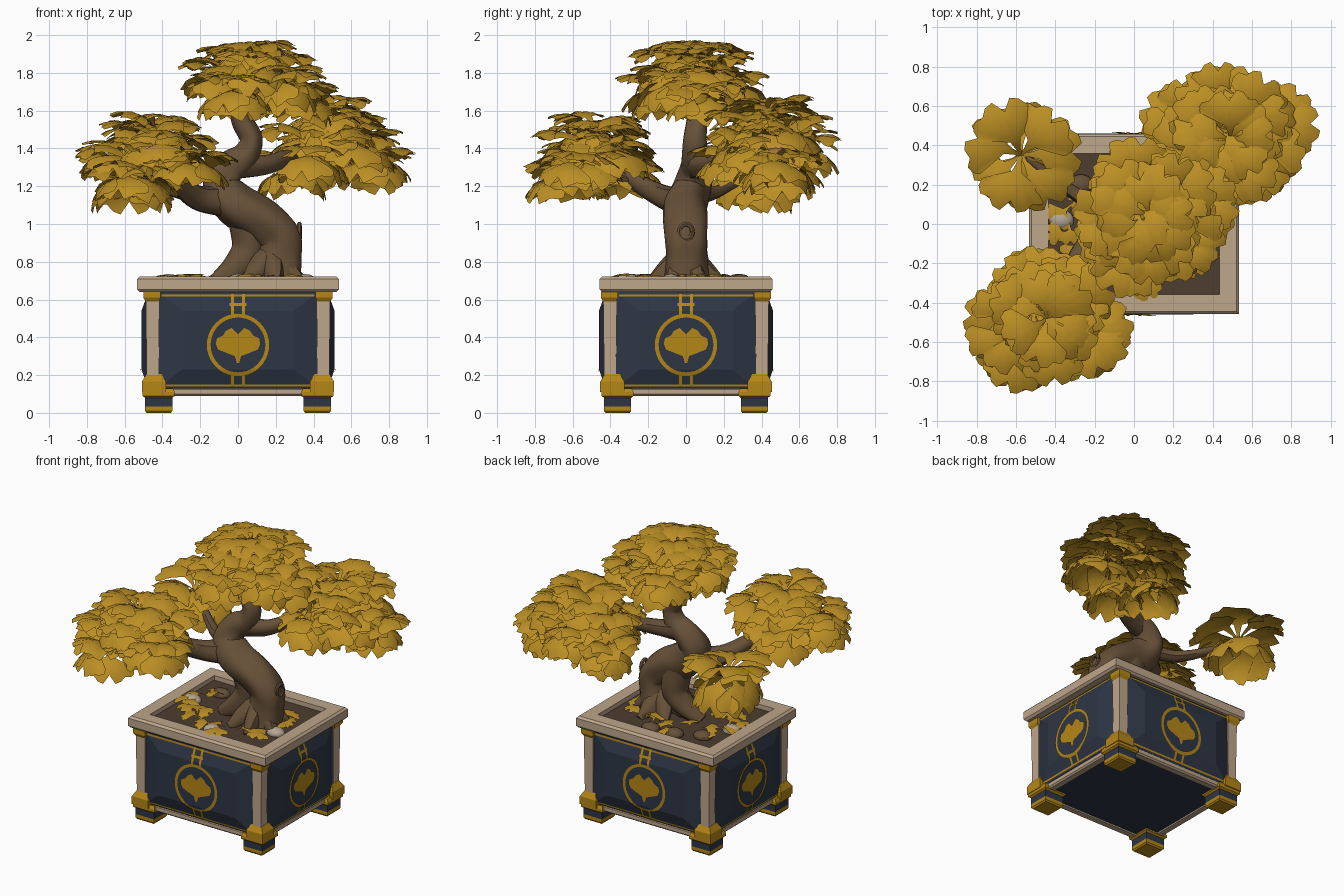
import bpy, bmesh, math, random
from mathutils import Vector, Matrix

if "Cube" in bpy.data.objects:
    bpy.data.objects.remove(bpy.data.objects["Cube"])
random.seed(4)
rad, pi = math.radians, math.pi

def material(name, r, g, b):
    m = bpy.data.materials.new(name)
    m.diffuse_color = (r, g, b, 1)
    m.use_nodes = True
    m.node_tree.nodes["Principled BSDF"].inputs["Base Color"].default_value = m.diffuse_color
    return m

LEAF = material("leaf gold", .50, .275, .018)
TRIM = material("trim gold", .46, .24, .008)
BARK = material("bark brown", .135, .082, .04)
NAVY = material("navy glaze", .027, .037, .06)
STONE = material("beige stone", .52, .385, .26)
SOIL = material("dark soil", .075, .048, .03)
PEBBLE = material("pale pebble", .45, .38, .3)

def finish(name, bm, mats, smooth=False):
    bmesh.ops.recalc_face_normals(bm, faces=bm.faces[:])
    me = bpy.data.meshes.new(name)
    bm.to_mesh(me)
    bm.free()
    ob = bpy.data.objects.new(name, me)
    bpy.context.collection.objects.link(ob)
    for m in mats:
        me.materials.append(m)
    if smooth:
        bpy.ops.object.select_all(action='DESELECT')
        ob.select_set(True)
        bpy.context.view_layer.objects.active = ob
        bpy.ops.object.shade_smooth_by_angle(angle=rad(45))

CORNERS = [(-1, -1), (1, -1), (1, 1), (-1, 1)]

def loft(bm, rings, c=(0, 0), closed=False, band=None):
    """Rectangles (half x, half y, z) joined in order; band = step given the second material."""
    vs = [[bm.verts.new((c[0] + sx * hx, c[1] + sy * hy, z)) for sx, sy in CORNERS] for hx, hy, z in rings]
    for i in range(len(vs) if closed else len(vs) - 1):
        a, b = vs[i], vs[(i + 1) % len(vs)]
        for j in range(4):
            f = bm.faces.new((a[j], a[j - 3], b[j - 3], b[j]))
            f.material_index = int(i == band)
    if not closed:
        bm.faces.new(vs[0][::-1])
        bm.faces.new(vs[-1])

def squares(*steps):
    return [(h, h, z) for h, z in steps]

def frame(hx, hy, width, z0, z1, bevel):
    """Bevelled rectangular frame profile."""
    steps = ((width, z0), (bevel, z0), (0, z0 + bevel), (0, z1 - bevel), (bevel, z1), (width, z1))
    return [(hx - d, hy - d, z) for d, z in steps]

# ---- pot: core, rim, bottom rail, soil, posts, feet and brackets
bm = bmesh.new(); loft(bm, [(.45, .4, .1), (.455, .41, .66)]); finish("pot_core", bm, [NAVY])
bm = bmesh.new(); loft(bm, frame(.535, .458, .1, .64, .722, .014), closed=True); finish("pot_rim", bm, [STONE])
bm = bmesh.new(); loft(bm, frame(.478, .43, .05, .09, .135, .01), closed=True); finish("bottom_rail", bm, [STONE])
bm = bmesh.new(); loft(bm, [(.44, .365, .64), (.44, .365, .69)]); finish("soil", bm, [SOIL])
posts, feet = bmesh.new(), bmesh.new()
for sx, sy in CORNERS:
    loft(posts, squares((.03, .1), (.037, .645)), (sx * .452, sy * .402))
    loft(feet, squares((.064, 0), (.072, .01), (.072, .035), (.072, .08), (.085, .09), (.085, .11), (.075, .13)),
         (sx * .42, sy * .362), band=2)
    loft(feet, squares((.064, .11), (.064, .165), (.04, .205)), (sx * .445, sy * .39))
    loft(feet, squares((.022, .57), (.046, .61), (.046, .643)), (sx * .455, sy * .405))
finish("corner_posts", posts, [STONE])
finish("feet_and_brackets", feet, [TRIM, NAVY])

# ---- panels: raised centre on each side; details follow the panel surface
SIDES = [(.425, .425), (.375, .475)] * 2   # half width, depth

def place(k, u, z, lift=0.0):
    w, base = SIDES[k]
    d = base + .036 * max(0, min(1, (w - abs(u)) / .13, (z - .13) / .1, (.64 - z) / .1)) + lift
    return Matrix.Rotation(k * pi / 2, 3, 'Z') @ Vector((u, -d, z))

def strip(bm, k, pts, width):
    rows = []
    for i, p in enumerate(pts):
        t = Vector(pts[min(i + 1, len(pts) - 1)]) - Vector(pts[max(i - 1, 0)])
        t = t.normalized() * width / 2
        rows.append([bm.verts.new(place(k, p[0] - s * t.y, p[1] + s * t.x, .006)) for s in (1, -1)])
    for a, b in zip(rows, rows[1:]):
        bm.faces.new((a[0], a[1], b[1], b[0]))

HALF = [.78, .93, 1, .9, 1, 1.03]          # notched leaf edge, mirrored
FAN = HALF + [.72] + HALF[::-1]
panels, trim = bmesh.new(), bmesh.new()
for k, (w, base) in enumerate(SIDES):
    out, inn = ([panels.verts.new(place(k, sx * (w - m * 1.3), .385 + sz * (.255 - m))) for sx, sz in CORNERS] for m in (0, .1))
    panels.faces.new(inn)
    for j in range(4):
        panels.faces.new((out[j], out[j - 3], inn[j - 3], inn[j]))
    strip(trim, k, [(.155 * math.cos(a * pi / 20), .36 + .155 * math.sin(a * pi / 20)) for a in range(41)], .02)
    for u in (-.03, .03):                    # paired straps above and below the ring
        strip(trim, k, [(u, .51), (u, .54), (u, .63)], .016)
        strip(trim, k, [(u, .14), (u, .21)], .016)
    for z in (.622, .145):                   # thin edge lines
        strip(trim, k, [(-w + .02, z), (w - .02, z)], .012)
    strip(trim, k, [(-.045, .575), (.045, .575)], .016)
    fan = [(-.007, .265), (.007, .265), (.016, .3)]
    for j in range(12, -1, -1):
        a = rad(90 + (6 - j) * 14)
        fan.append((.135 * FAN[j] * math.cos(a), .325 + .125 * FAN[j] * math.sin(a)))
    fan.append((-.016, .3))
    trim.faces.new([trim.verts.new(place(k, u, z, .006)) for u, z in fan])
bmesh.ops.solidify(trim, geom=trim.faces[:], thickness=.005)
finish("bulging_panels", panels, [NAVY])
finish("panel_trim", trim, [TRIM])

# ---- wood: smooth tubes through (x, y, z, radius) points, with bark lobes
def tube(bm, pts, sides=10, steps=5, lobes=0.06):
    P = [Vector(p) for p in pts]
    P = [2 * P[0] - P[1]] + P + [2 * P[-1] - P[-2]]
    path = []
    for i in range(1, len(P) - 2):
        a, b, c, d = P[i - 1:i + 3]
        for s in range(steps):
            t = s / steps
            path.append(.5 * (2 * b + (c - a) * t + (2 * a - 5 * b + 4 * c - d) * t * t + (3 * b - a - 3 * c + d) * t ** 3))
    path.append(P[-2])
    side, rings = Vector((.3, 1, .1)), []
    for i, p in enumerate(path):
        t = (path[min(i + 1, len(path) - 1)].xyz - path[max(i - 1, 0)].xyz).normalized()
        side = (side - t * side.dot(t)).normalized()
        up, ring = t.cross(side), []
        for j in range(sides):
            a = 2 * pi * j / sides
            r = max(p.w, .006) * (1 + lobes * (math.sin(3 * a + i * .18) + .6 * math.sin(5 * a - i * .25)))
            ring.append(bm.verts.new(p.xyz + r * (math.cos(a) * side + math.sin(a) * up)))
        rings.append(ring)
    for a, b in zip(rings, rings[1:]):
        for j in range(sides):
            bm.faces.new((a[j], a[j - sides + 1], b[j - sides + 1], b[j]))
    bm.faces.new(rings[0][::-1])
    bm.faces.new(rings[-1])

bm = bmesh.new()
tube(bm, [(.2, 0, .68, .14), (.225, 0, .82, .112), (.225, 0, .93, .11), (.13, 0, 1.02, .115), (-.01, 0, 1.1, .115),
          (-.09, .03, 1.2, .1), (-.05, .05, 1.29, .085), (.04, .05, 1.36, .07), (.07, .05, 1.45, .06),
          (.02, .06, 1.55, .055), (.01, .06, 1.65, .045), (.07, .03, 1.88, .015)], 20, 6)
finish("trunk", bm, [BARK], True)
bm = bmesh.new()
tube(bm, [(.04, .02, 1.03, .09), (.06, .03, .88, .085), (0, .02, .78, .075), (-.12, 0, .69, .045)], 14)
for i in range(7):                           # flaring surface roots
    c, s = .2 * math.cos(i * .9 + .4), .2 * math.sin(i * .9 + .4)
    tube(bm, [(.18, 0, .84, .07), (.17 + c * .55, s * .55, .75, .055), (.17 + c, s, .685, .025)])
finish("roots", bm, [BARK], True)
bm = bmesh.new()
tube(bm, [(.325, .035 * math.cos(a * pi / 5), .96 + .04 * math.sin(a * pi / 5), .013) for a in range(11)], 6, 2)
finish("trunk_knot", bm, [BARK], True)

# ---- leaves: a notched fan on a stalk, bent along an arc that starts at elevation e0
def leaf(bm, c, az, e0, size, droop=85, flat=0.0):
    k, roll, grid = rad(droop) / .28, random.uniform(-.25, .25), []
    for f in (-1, -.5, .08, .45, .8, 1):
        row, g = [], max(f, 0)
        for j in range(13):
            th = (j - 6) / 6 * rad(64)
            r = .19 * g * (FAN[j] if f > .7 else 1)
            s = .09 * min(1, 1 + f) + r * math.cos(th)
            w = r * math.sin(th) + .0015 * (j - 6)
            e = e0 - k * s
            n = (.004 * (-1) ** j * g - 2.2 * w * w + roll * w) * (1 - flat)
            h = (math.sin(e0) - math.sin(e)) / k - n * math.sin(e)
            v = (math.cos(e) - math.cos(e0)) / k + n * math.cos(e)
            spot = Matrix.Rotation(az, 3, 'Z') @ Vector((h, w, v))
            row.append(bm.verts.new(Vector(c) + size * spot))
        grid.append(row)
    for a, b in zip(grid, grid[1:]):
        for j in range(12):
            bm.faces.new((a[j], a[j + 1], b[j + 1], b[j]))

# ---- limbs: each carries a dome of leaf rosettes set out on a spiral
def grow(name, limb, count, centre, spread, rise, size=1.0):
    wood, leaves = bmesh.new(), bmesh.new()
    tube(wood, limb, 12)
    for i in range(count):
        r, a = math.sqrt(i / (count - .5)), i * 2.4
        tip = Vector(centre) + Vector((spread[0] * r * math.cos(a), spread[1] * r * math.sin(a), rise * (1 - r * r)))
        base = Vector(limb[-1 - i % 2]).xyz
        mid = (base + tip) / 2 - Vector((0, 0, .02))
        tube(wood, [(*base, .02), (*mid, .014), (*tip, .009)], 8, 4)
        for n, tilt in ((7, 52), (6, 8)):    # upper and drooping tiers
            for q in range(n):
                az = i + (q + (tilt < 20) / 2) * 2 * pi / n + random.uniform(-.2, .2)
                leaf(leaves, tip, az, rad(tilt + random.uniform(-12, 12)), size * random.uniform(.88, 1.05))
    bmesh.ops.solidify(leaves, geom=leaves.faces[:], thickness=.011)
    finish(name + "_branch", wood, [BARK], True)
    finish(name + "_leaves", leaves, [LEAF], True)

grow("front_left", [(-.08, 0, 1.12, .085), (-.22, -.1, 1.14, .065), (-.34, -.27, 1.23, .045), (-.42, -.43, 1.34, .02)],
     8, (-.44, -.48, 1.23), (.26, .16), .27)
grow("back_left", [(-.08, .04, 1.17, .05), (-.28, .14, 1.16, .036), (-.55, .34, 1.26, .018)],
     1, (-.575, .35, 1.28), (0, 0), 0, 1.2)
grow("back_right", [(0, .05, 1.31, .07), (.17, .12, 1.32, .05), (.34, .31, 1.4, .035), (.5, .45, 1.44, .018)],
     10, (.49, .43, 1.28), (.23, .21), .3)
grow("crown", [(.03, .05, 1.58, .035), (.05, .05, 1.66, .03), (.06, .04, 1.74, .022)],
     9, (.08, .04, 1.66), (.25, .21), .24)

# ---- fallen leaves and stones on the soil
bm = bmesh.new()
for i in range(26):
    r = random.uniform(.75, 1)
    c = (.34 * r * math.cos(i * 2.4), .27 * r * math.sin(i * 2.4), random.uniform(.705, .725))
    leaf(bm, c, random.uniform(0, 6.3), rad(22), random.uniform(.38, .55), 45, .5)
bmesh.ops.solidify(bm, geom=bm.faces[:], thickness=.008)
finish("fallen_leaves", bm, [LEAF], True)
for name, mat, spots in (("pale_stones", PEBBLE, ((0, -.28), (.35, -.08), (-.37, .02))),
                         ("brown_stones", BARK, ((.07, .29), (-.1, .27), (-.27, .2)))):
    bm = bmesh.new()
    for x, y in spots:
        bmesh.ops.create_icosphere(bm, subdivisions=2, radius=.06,
                                   matrix=Matrix.Translation((x, y, .7)) @ Matrix.Diagonal((1.1, .9, .6, 1)))
    finish(name, bm, [mat], True)
